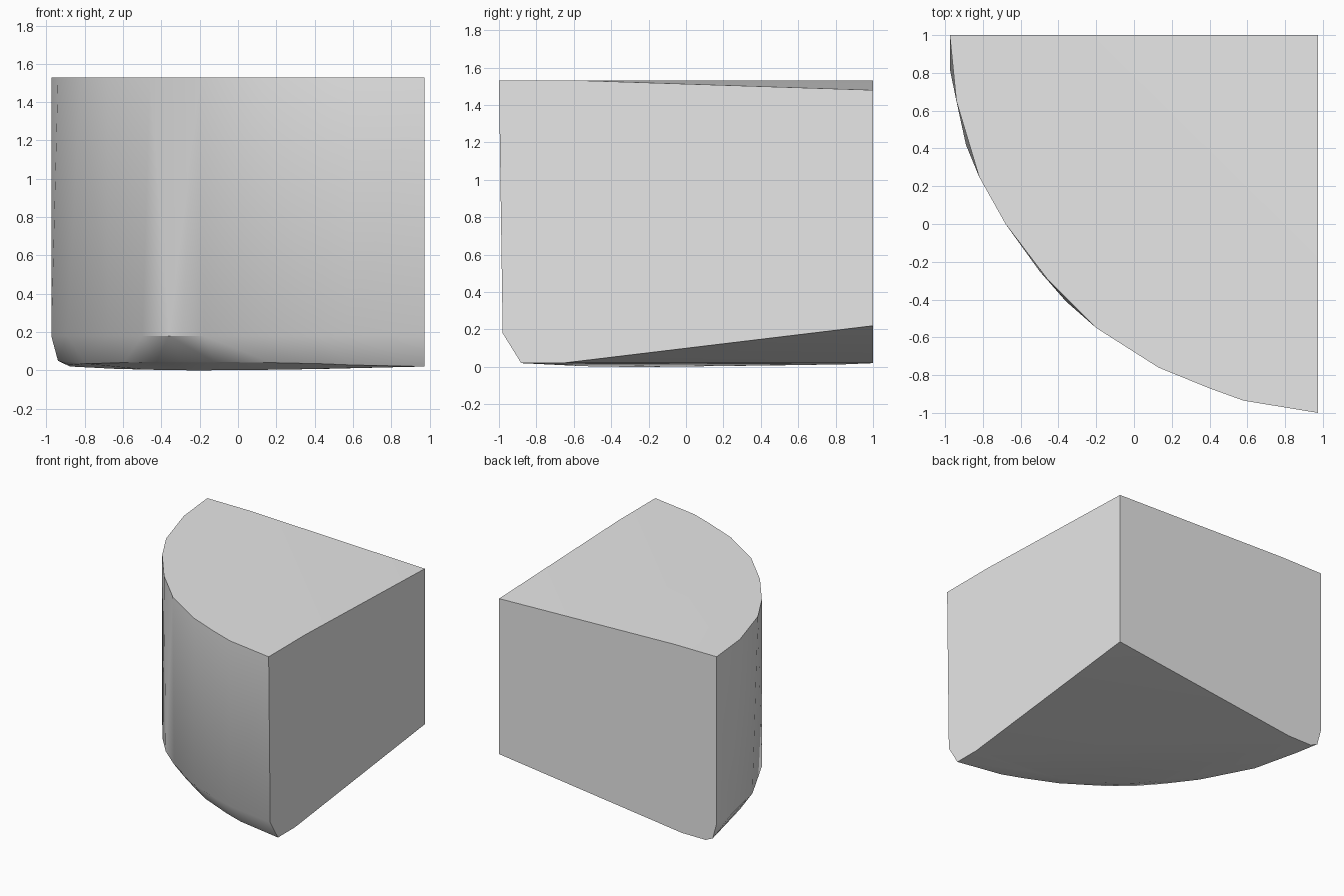
import bpy, bmesh, math
from mathutils import Vector

cube = bpy.data.objects.get("Cube")
if cube:
    bpy.data.objects.remove(cube, do_unlink=True)

CORNER = Vector((0.975, 1.0))
TOP = 1.53

# Curved outline at the top and, slightly fuller, just above the rounded base
top_arc = [(-0.975, 1), (-0.94, 0.65), (-0.82, 0.25), (-0.68, 0), (-0.46, -0.29),
           (-0.2, -0.55), (0.13, -0.76), (0.4, -0.87), (0.58, -0.935), (0.975, -1)]
low_arc = [(-0.975, 1), (-0.975, 0.82), (-0.89, 0.42), (-0.68, 0), (-0.5, -0.25),
           (-0.36, -0.41), (-0.18, -0.56), (0.13, -0.755), (0.4, -0.865),
           (0.58, -0.92), (0.975, -0.98)]


def ring(arc, scale, z, bulge_scale=0.0, bulge_z=0.0):
    """Arc shrunk towards the square corner, with an extra offset mid-arc."""
    points = []
    for i, p in enumerate(arc):
        s = math.sin(math.pi * i / (len(arc) - 1))
        xy = CORNER + (Vector(p) - CORNER) * (scale + bulge_scale * s)
        points.append((xy.x, xy.y, z + bulge_z * s))
    return points


points = ring(top_arc, 1, TOP)                           # top rim
points += ring(low_arc, 1, 0.18)                         # foot of the wall
points += ring(low_arc, 0.95, 0.02, 0, 0.025)            # rounded lower edge
points += ring(low_arc, 0.84, 0.02, 0.05, -0.02)         # underside
points += [(-0.94, 1, 0.05)]
points += [(CORNER.x, CORNER.y, 1.48), (CORNER.x, CORNER.y, 0.22)]  # square corner
points += [(-0.6, 1, TOP), (0.975, -0.53, TOP)]          # crease on the top

bm = bmesh.new()
for p in points:
    bm.verts.new(p)
hull = bmesh.ops.convex_hull(bm, input=bm.verts)
loose = {g for g in hull["geom_interior"] + hull["geom_unused"]
         if isinstance(g, bmesh.types.BMVert)}
bmesh.ops.delete(bm, geom=list(loose), context='VERTS')
bmesh.ops.dissolve_limit(bm, angle_limit=math.radians(0.3),
                         verts=bm.verts, edges=bm.edges)
bmesh.ops.recalc_face_normals(bm, faces=bm.faces)

mesh = bpy.data.meshes.new("quarter_round_block")
bm.to_mesh(mesh)
bm.free()
block = bpy.data.objects.new("quarter_round_block", mesh)
bpy.context.collection.objects.link(block)

# Plain grey
grey = bpy.data.materials.new("light_grey")
grey.use_nodes = True
colour = (0.8, 0.8, 0.8, 1)
grey.diffuse_color = colour
grey.node_tree.nodes["Principled BSDF"].inputs["Base Color"].default_value = colour
mesh.materials.append(grey)

bpy.ops.object.select_all(action='DESELECT')
block.select_set(True)
bpy.context.view_layer.objects.active = block
bpy.ops.object.shade_smooth_by_angle(angle=math.radians(35))
